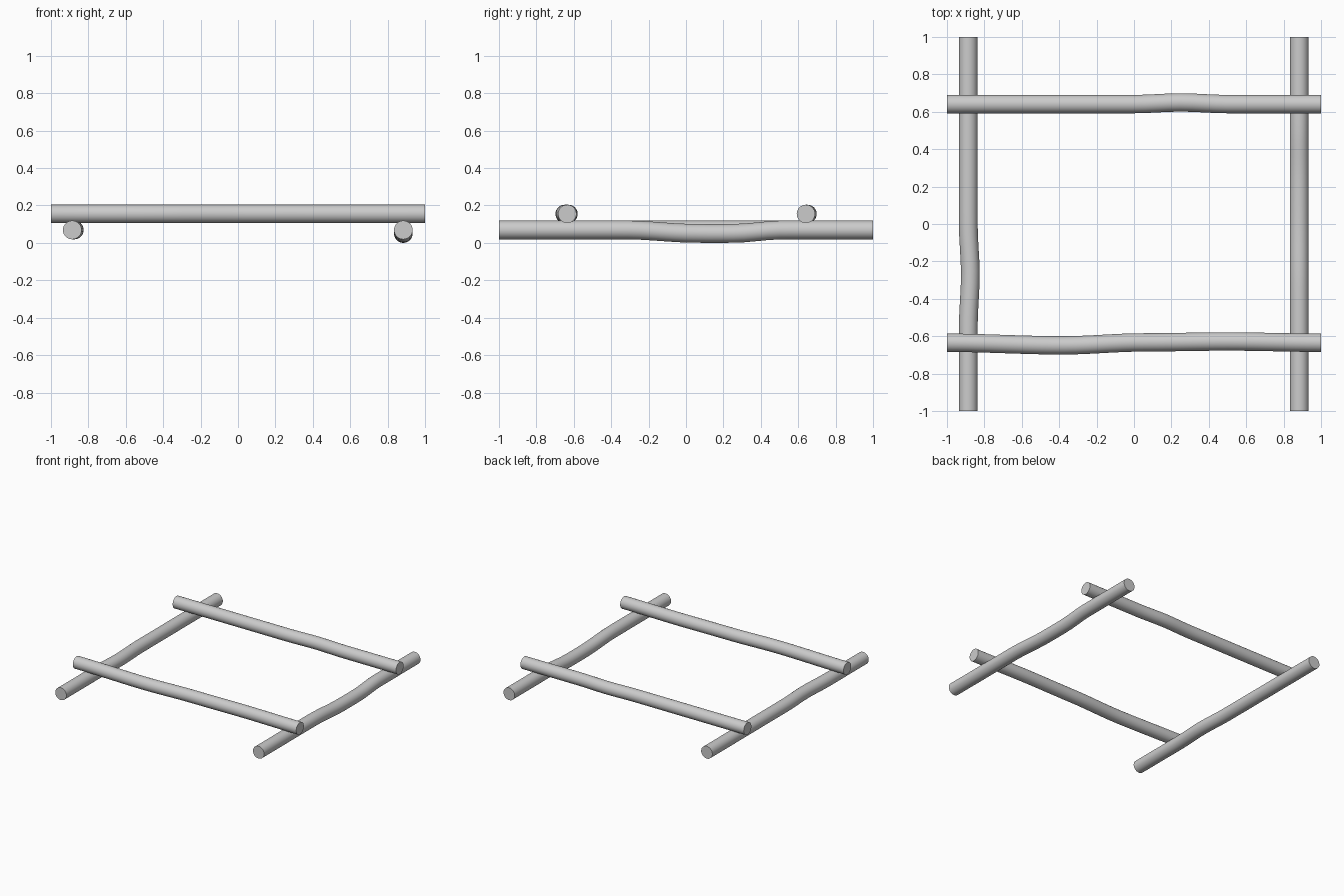
import bpy, bmesh, math
from mathutils import Vector

if "Cube" in bpy.data.objects:
    bpy.data.objects.remove(bpy.data.objects["Cube"])

SIDES, STEPS = 32, 32


def offset_at(t, keys):
    """Smoothly blended sideways offset along the pole."""
    for (t0, a), (t1, b) in zip(keys, keys[1:]):
        if t <= t1:
            u = (t - t0) / (t1 - t0)
            return a + (b - a) * u * u * (3 - 2 * u)
    return keys[-1][1]


def pole(name, along, centre, bend, keys, radius):
    """Round pole 2 units long, its axis bent by keyed offsets."""
    along, bend, centre = Vector(along), Vector(bend), Vector(centre)
    side, up = Vector((along.y, -along.x, 0)), Vector((0, 0, 1))
    bm = bmesh.new()
    rings = []
    for i in range(STEPS + 1):
        t = -1 + 2 * i / STEPS
        c = centre + along * t + bend * offset_at(t, keys)
        angles = [2 * math.pi * k / SIDES for k in range(SIDES)]
        rings.append([bm.verts.new(c + radius * (side * math.cos(a) + up * math.sin(a)))
                      for a in angles])
    for r0, r1 in zip(rings, rings[1:]):
        for k in range(SIDES):
            n = (k + 1) % SIDES
            bm.faces.new((r0[k], r0[n], r1[n], r1[k]))
    bm.faces.new(rings[0])
    bm.faces.new(rings[-1])
    bmesh.ops.recalc_face_normals(bm, faces=bm.faces)
    mesh = bpy.data.meshes.new(name)
    bm.to_mesh(mesh)
    bm.free()
    obj = bpy.data.objects.new(name, mesh)
    bpy.context.collection.objects.link(obj)
    bpy.context.view_layer.objects.active = obj
    obj.select_set(True)
    bpy.ops.object.shade_smooth_by_angle(angle=math.radians(40))
    obj.select_set(False)


X, Y, Z = (1, 0, 0), (0, 1, 0), (0, 0, 1)

# Lower poles, front to back
pole("left_lower_pole", Y, (-0.886, 0, 0.069), X,
     [(-1, 0), (-0.55, 0), (-0.27, 0.011), (0, 0), (1, 0)], 0.05)
pole("right_lower_pole", Y, (0.884, 0, 0.069), Z,
     [(-1, 0), (-0.32, 0), (0.05, -0.018), (0.15, -0.019), (0.25, -0.018),
      (0.52, 0), (1, 0)], 0.05)

# Upper poles, left to right
pole("back_upper_pole", X, (0, 0.641, 0.155), Y,
     [(-1, 0), (0, 0), (0.25, 0.009), (0.5, 0), (1, 0)], 0.049)
pole("front_upper_pole", X, (0, -0.635, 0.155), Y,
     [(-1, 0), (-0.38, -0.014), (0.05, 0.002), (0.5, 0.007), (1, 0)], 0.049)
